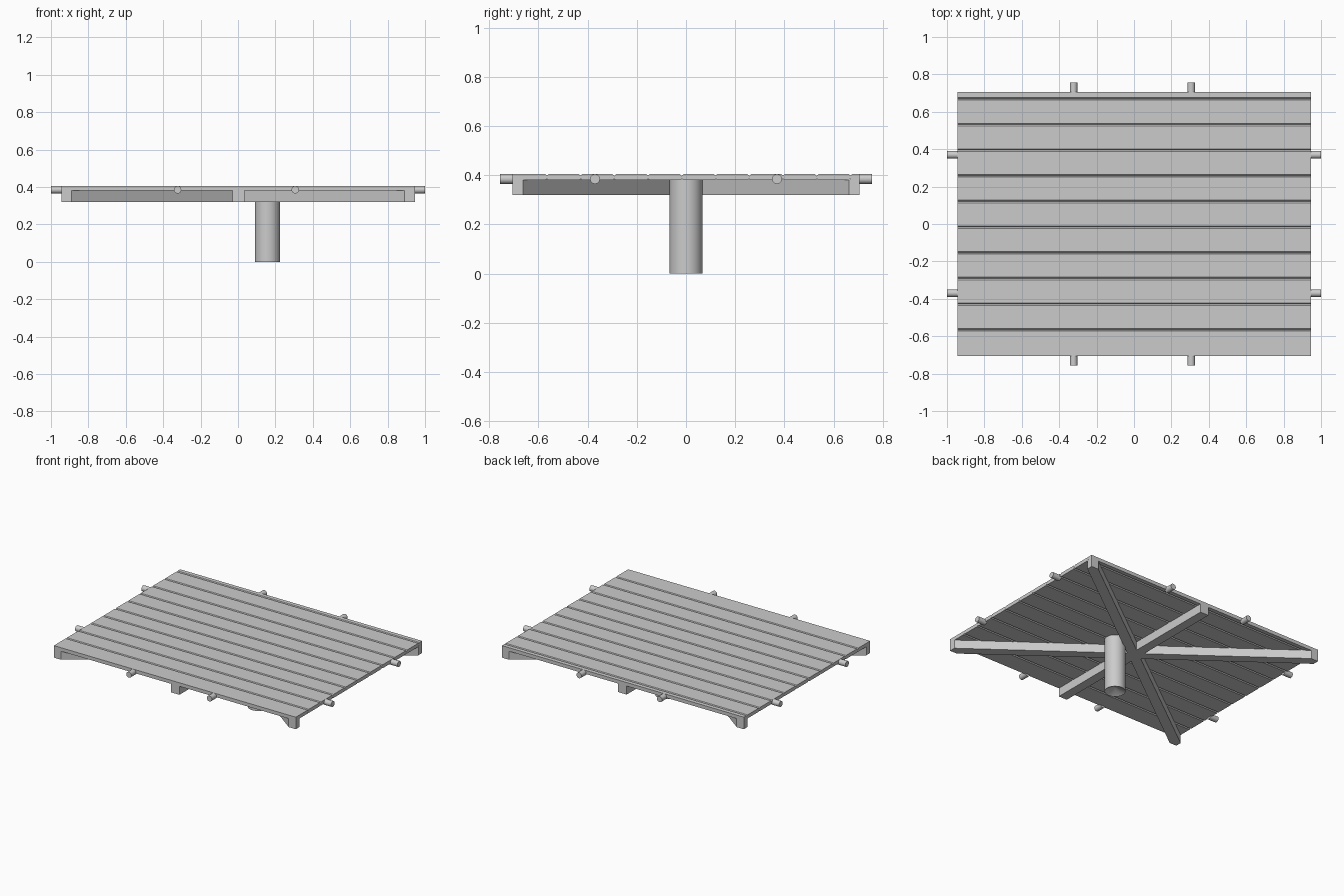
import bpy, bmesh, math
from mathutils import Matrix, Vector

cube = bpy.data.objects.get("Cube")
if cube:
    bpy.data.objects.remove(cube)

grey = bpy.data.materials.new("plain grey")
grey.use_nodes = True
grey.diffuse_color = (0.6, 0.6, 0.6, 1)
grey.node_tree.nodes["Principled BSDF"].inputs["Base Color"].default_value = (0.6, 0.6, 0.6, 1)

HX, HY = 0.945, 0.705            # half size of the deck
LOW, MID, TOP = 0.32, 0.38, 0.405  # beam underside, deck underside, deck top


def finish(name, bm, smooth=False):
    bmesh.ops.recalc_face_normals(bm, faces=bm.faces)
    mesh = bpy.data.meshes.new(name)
    bm.to_mesh(mesh)
    bm.free()
    mesh.materials.append(grey)
    obj = bpy.data.objects.new(name, mesh)
    bpy.context.collection.objects.link(obj)
    if smooth:
        bpy.ops.object.select_all(action='DESELECT')
        obj.select_set(True)
        bpy.context.view_layer.objects.active = obj
        bpy.ops.object.shade_smooth_by_angle(angle=math.radians(40))
    return obj


def prism(name, outline, direction):
    bm = bmesh.new()
    face = bm.faces.new([bm.verts.new(p) for p in outline])
    ext = bmesh.ops.extrude_face_region(bm, geom=[face])
    moved = [v for v in ext["geom"] if isinstance(v, bmesh.types.BMVert)]
    bmesh.ops.translate(bm, verts=moved, vec=direction)
    return finish(name, bm)


def rod(name, start, end, radius, segments, hole=0):
    start, end = Vector(start), Vector(end)
    axis = end - start
    bm = bmesh.new()
    matrix = Matrix.Translation((start + end) / 2) @ axis.to_track_quat('Z', 'Y').to_matrix().to_4x4()
    bmesh.ops.create_cone(bm, cap_ends=True, segments=segments, radius1=radius,
                          radius2=radius, depth=axis.length, matrix=matrix)
    if hole:
        cap = min(bm.faces, key=lambda f: f.calc_center_median().z)
        bmesh.ops.inset_region(bm, faces=[cap], thickness=radius - hole)
        bmesh.ops.translate(bm, verts=cap.verts, vec=(0, 0, 0.03))
    return finish(name, bm, True)


# Deck planks, chamfered along their joints
joints = [-HY] + [-0.566 + 0.1372 * i for i in range(10)] + [HY]
for i, (a, b) in enumerate(zip(joints, joints[1:])):
    ca = 0.007 if i > 0 else 0
    cb = 0.007 if i < 10 else 0
    section = [(a, MID + ca), (a + ca, MID), (b - cb, MID), (b, MID + cb),
               (b, TOP - cb), (b - cb, TOP), (a + ca, TOP), (a, TOP - ca)]
    section = list(dict.fromkeys(section))
    prism(f"plank_{i + 1}", [(-HX, y, z) for y, z in section], (2 * HX, 0, 0))

# Diagonal beams, trimmed square at the deck corners
up = (0, 0, MID - LOW + 0.004)
cx, cy = HX - 0.055, HY - 0.043
for side, name in ((1, "rising_diagonal_beam"), (-1, "falling_diagonal_beam")):
    shape = [(HX, HY), (cx, HY), (-HX, -cy), (-HX, -HY), (-cx, -HY), (HX, cy)]
    prism(name, [(x * side, y, LOW) for x, y in shape], up)

# Middle beam
bar = [(-0.03, -HY), (0.036, -HY), (0.036, HY), (-0.03, HY)]
prism("middle_beam", [(x, y, LOW) for x, y in bar], up)

# Support post with a small bore underneath
rod("support_post", (0.158, 0, 0), (0.158, 0, MID + 0.004), 0.067, 32, 0.008)

# Connecting pegs around the edge
PZ = 0.385
for s, end in ((-1, "front"), (1, "back")):
    for x, side in ((-0.323, "right"), (0.306, "left")):
        rod(f"{end}_{side}_peg", (x, s * (HY - 0.01), PZ), (x, s * 0.757, PZ), 0.02, 20)
for s, side in ((-1, "right"), (1, "left")):
    for y, end in ((-0.37, "front"), (0.37, "back")):
        rod(f"{side}_{end}_peg", (s * (HX - 0.01), y, PZ), (s, y, PZ), 0.02, 20)
